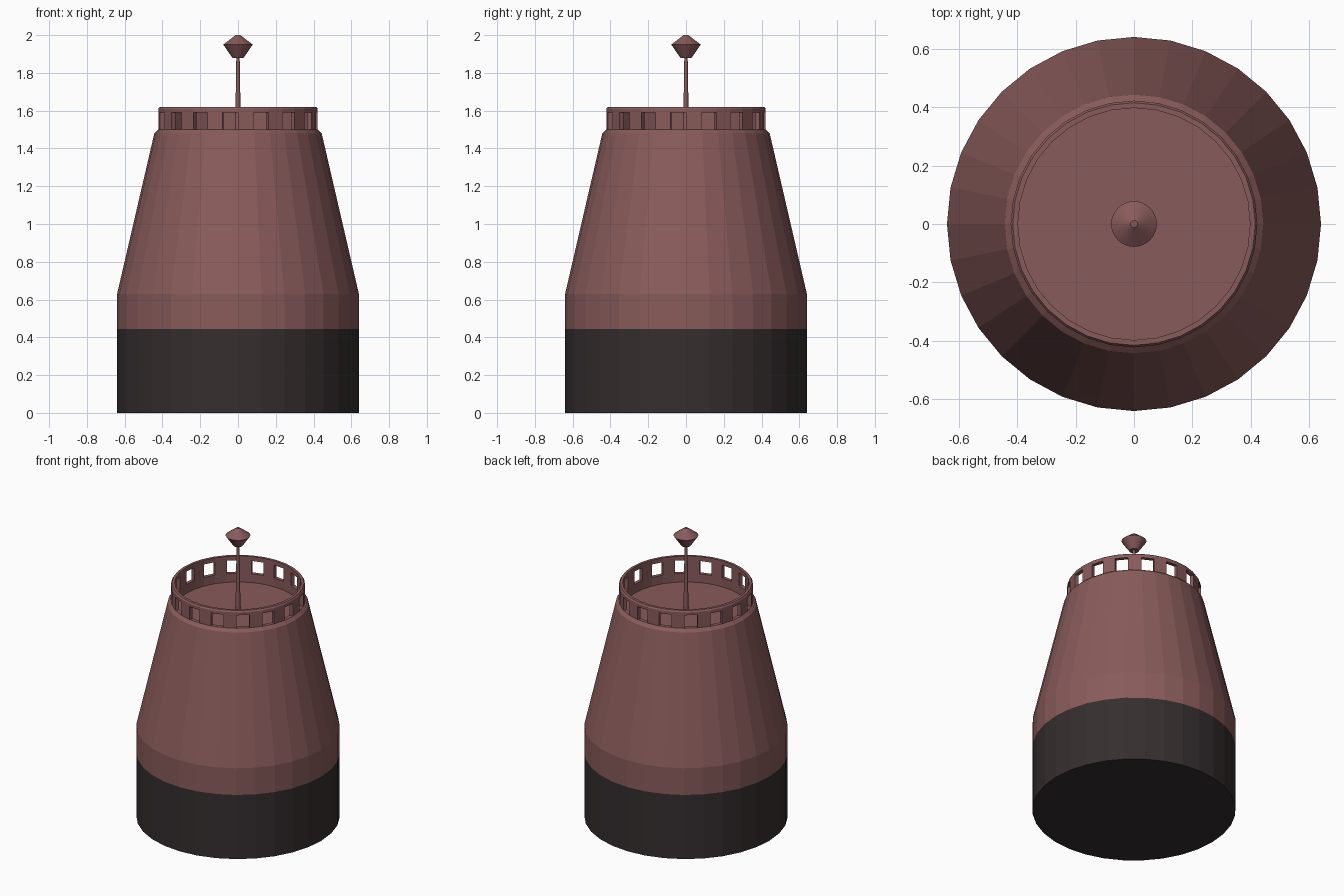
import bpy, bmesh, math

if "Cube" in bpy.data.objects:
    bpy.data.objects.remove(bpy.data.objects["Cube"])

N = 32


def material(name, rgb):
    m = bpy.data.materials.new(name)
    m.diffuse_color = (*rgb, 1)
    m.use_nodes = True
    m.node_tree.nodes["Principled BSDF"].inputs["Base Color"].default_value = m.diffuse_color
    return m


RED = material("dull_red", (0.25, 0.105, 0.103))
BLACK = material("soot_black", (0.036, 0.027, 0.028))


def finish(name, bm, mats):
    bmesh.ops.recalc_face_normals(bm, faces=bm.faces)
    me = bpy.data.meshes.new(name)
    bm.to_mesh(me)
    bm.free()
    for m in mats:
        me.materials.append(m)
    ob = bpy.data.objects.new(name, me)
    bpy.context.collection.objects.link(ob)
    return ob


def point(r, z, k, n):
    a = 2 * math.pi * k / n
    return (r * math.cos(a), r * math.sin(a), z)


def lathe(bm, profile, n=N, closed=False):
    """Revolve (r, z) points; open profiles get flat end caps."""
    rings = [[bm.verts.new(point(r, z, k, n)) for k in range(n)] for r, z in profile]
    pairs = list(zip(rings, rings[1:]))
    if closed:
        pairs.append((rings[-1], rings[0]))
    else:
        bm.faces.new(rings[0])
        bm.faces.new(rings[-1])
    for a, b in pairs:
        for k in range(n):
            j = (k + 1) % n
            bm.faces.new((a[k], a[j], b[j], b[k]))


# Tapered body with black lower band and sunken floor
bm = bmesh.new()
lathe(bm, [(0.64, 0), (0.64, 0.445), (0.64, 0.63), (0.443, 1.48),
           (0.422, 1.5), (0.397, 1.5), (0.397, 1.44)])
body = finish("body", bm, [RED, BLACK])
for p in body.data.polygons:
    p.material_index = 1 if p.center.z < 0.44 else 0

# Upper ring of the pierced collar
bm = bmesh.new()
lathe(bm, [(0.397, 1.59), (0.422, 1.59), (0.422, 1.61), (0.415, 1.62), (0.397, 1.62)], closed=True)
finish("collar_ring", bm, [RED])

# Posts on every other side, leaving 16 windows
bm = bmesh.new()
for k in range(0, N, 2):
    lo, hi = [[bm.verts.new(point(r, z, k + d, N))
               for r, d in ((0.397, 0), (0.422, 0), (0.422, 1), (0.397, 1))]
              for z in (1.5, 1.59)]
    for i in range(4):
        j = (i + 1) % 4
        bm.faces.new((lo[i], lo[j], hi[j], hi[i]))
    bm.faces.new(lo)
    bm.faces.new(hi)
finish("collar_posts", bm, [RED])

# Central pole
bm = bmesh.new()
lathe(bm, [(0.016, 1.44), (0.009, 1.88)], 12)
finish("pole", bm, [RED])

# Double-cone cap
bm = bmesh.new()
lathe(bm, [(0.03, 1.88), (0.078, 1.95), (0.012, 2.0)], N)
finish("pole_cap", bm, [RED])
